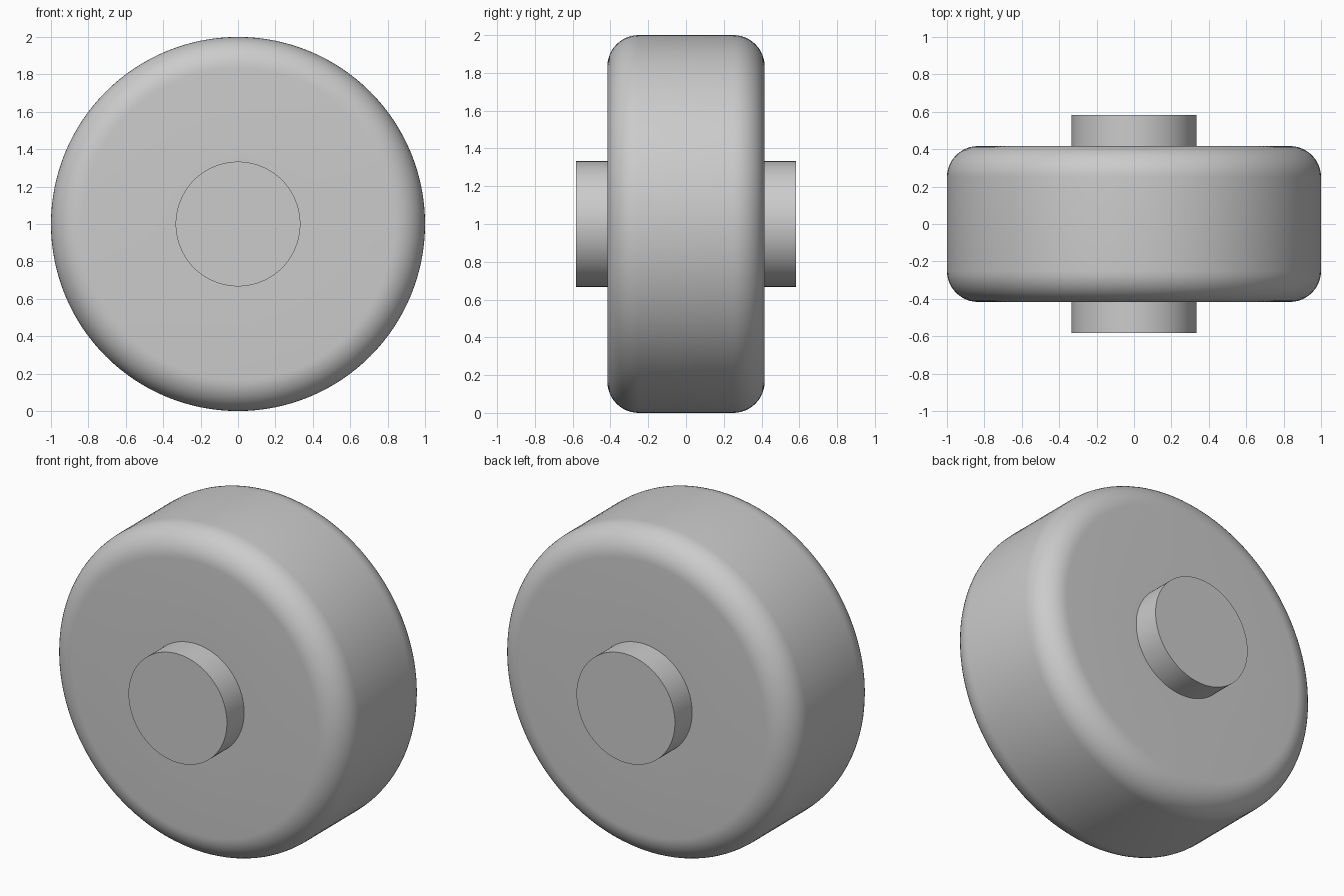
import bpy, bmesh, math

if "Cube" in bpy.data.objects:
    bpy.data.objects.remove(bpy.data.objects["Cube"])

SEGMENTS = 128
R, HALF_W, FILLET = 1.0, 0.4167, 0.1667      # wheel radius, half width, rim rounding
HUB_R, HUB_END = 0.3333, 0.5833              # axle stub radius and outer end

grey = bpy.data.materials.new("light grey")
grey.diffuse_color = (0.6, 0.6, 0.6, 1.0)
grey.use_nodes = True
grey.node_tree.nodes["Principled BSDF"].inputs["Base Color"].default_value = grey.diffuse_color

# Half profile as (radius, y): axle stub, side face, rounded rim
half = [(0.0, HUB_END), (HUB_R, HUB_END), (HUB_R, HALF_W)]
for i in range(13):
    a = math.pi / 2 * (1 - i / 12)
    half.append((R - FILLET + FILLET * math.cos(a),
                 HALF_W - FILLET + FILLET * math.sin(a)))
profile = half + [(r, -y) for r, y in reversed(half)]

# Spin the mirrored profile around the y axis
bm = bmesh.new()
verts = [bm.verts.new((r, y, 0)) for r, y in profile]
edges = [bm.edges.new(pair) for pair in zip(verts, verts[1:])]
bmesh.ops.spin(bm, geom=verts + edges, cent=(0, 0, 0), axis=(0, 1, 0),
               angle=math.tau, steps=SEGMENTS, use_merge=True)
bmesh.ops.remove_doubles(bm, verts=bm.verts[:], dist=1e-5)
bmesh.ops.recalc_face_normals(bm, faces=bm.faces[:])
mesh = bpy.data.meshes.new("wheel_with_axle_stubs")
bm.to_mesh(mesh)
bm.free()

# Wheel stands on the ground
wheel = bpy.data.objects.new("wheel_with_axle_stubs", mesh)
wheel.location.z = R
mesh.materials.append(grey)
bpy.context.collection.objects.link(wheel)
bpy.context.view_layer.objects.active = wheel
wheel.select_set(True)
bpy.ops.object.shade_smooth_by_angle(angle=math.radians(30))
